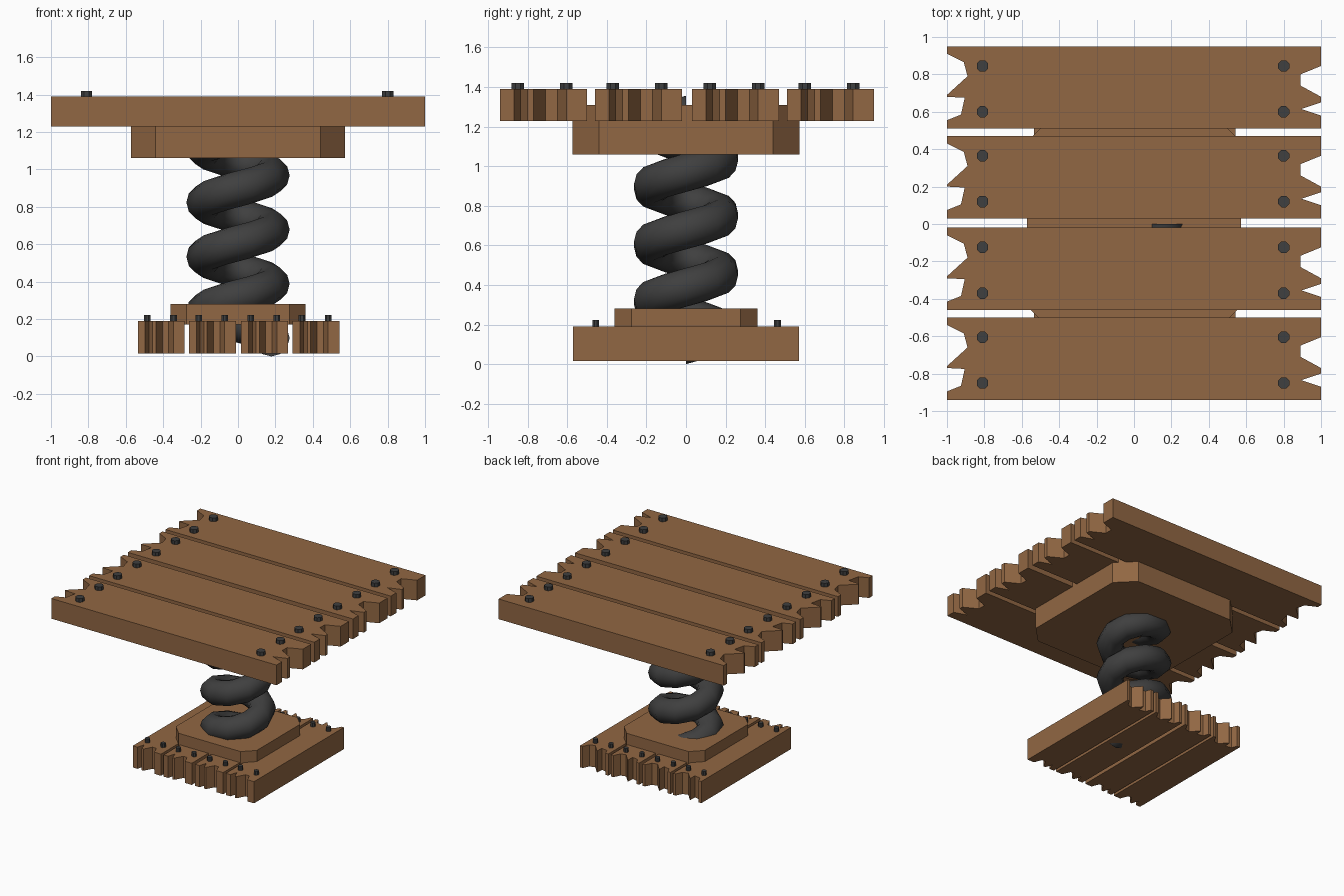
import bpy, bmesh, math

if "Cube" in bpy.data.objects:
    bpy.data.objects.remove(bpy.data.objects["Cube"])


def material(name, rgb):
    m = bpy.data.materials.new(name)
    m.diffuse_color = (*rgb, 1)
    m.use_nodes = True
    m.node_tree.nodes["Principled BSDF"].inputs["Base Color"].default_value = m.diffuse_color
    return m


WOOD = material("brown_wood", (0.285, 0.135, 0.056))
IRON = material("dark_iron", (0.05, 0.05, 0.05))


def finish(bm, name, mat):
    bmesh.ops.recalc_face_normals(bm, faces=bm.faces[:])
    me = bpy.data.meshes.new(name)
    bm.to_mesh(me)
    bm.free()
    me.materials.append(mat)
    ob = bpy.data.objects.new(name, me)
    bpy.context.collection.objects.link(ob)
    return ob


def prism(name, outline, z0, z1, mat):
    bm = bmesh.new()
    f = bm.faces.new([bm.verts.new((x, y, z0)) for x, y in outline])
    ext = bmesh.ops.extrude_face_region(bm, geom=[f])["geom"]
    bmesh.ops.translate(bm, vec=(0, 0, z1 - z0),
                        verts=[v for v in ext if isinstance(v, bmesh.types.BMVert)])
    return finish(bm, name, mat)


# Splintered plank outline, along x, centred on y = 0
PLANK = [(1, 0.22), (-1, 0.22), (-1, 0.18), (-0.91, 0.135), (-0.89, 0.06),
         (-1, -0.04), (-1, -0.05), (-0.905, -0.055), (-0.925, -0.145), (-1, -0.175),
         (-1, -0.22), (1, -0.22), (1, -0.15), (0.895, -0.115), (1, -0.08),
         (1, -0.05), (0.89, 0.01), (0.89, 0.07), (1, 0.115)]


def platform(prefix, place, s, z0, z1, bolt_top):
    """Four planks with two bolts at each end; place maps flat plank coordinates."""
    for i, yc in enumerate((0.73, 0.25, -0.24, -0.72)):
        prism(f"{prefix}_plank_{i + 1}", [place(x, y + yc) for x, y in PLANK], z0, z1, WOOD)
        for j, (bx, by) in enumerate([(x, y) for x in (-0.81, 0.80) for y in (0.115, -0.13)]):
            ring = [place(bx + 0.033 * math.cos((k + 0.5) * math.pi / 4),
                          yc + by + 0.033 * math.sin((k + 0.5) * math.pi / 4)) for k in range(8)]
            prism(f"{prefix}_bolt_{i + 1}_{j + 1}", ring, z1 - 0.03 * s, bolt_top, IRON)


# Large top platform and small base turned a quarter
platform("top", lambda x, y: (x, y), 1, 1.228, 1.39, 1.42)
platform("base", lambda x, y: (0.57 * y, -0.57 * x), 0.57, 0.016, 0.19, 0.222)


# Square mounts with cut corners
def mount(name, a, c, z0, z1):
    pts = [(a, c), (c, a), (-c, a), (-a, c), (-a, -c), (-c, -a), (c, -a), (a, -c)]
    prism(name, pts, z0, z1, WOOD)


mount("upper_mount", 0.573, 0.44, 1.06, 1.31)
mount("lower_mount", 0.36, 0.275, 0.172, 0.28)

# Coil spring: circle swept round a four-turn helix
R, r, steps, turns, sides, pitch = 0.178, 0.098, 10, 4, 12, 0.29
bm = bmesh.new()
rings = []
for i in range(steps * turns + 1):
    a = 2 * math.pi * i / steps
    ring = []
    for k in range(sides):
        t = 2 * math.pi * k / sides
        d = R + r * math.cos(t)
        ring.append(bm.verts.new((d * math.cos(a), d * math.sin(a),
                                  0.098 + pitch * i / steps + r * math.sin(t))))
    rings.append(ring)
for p, q in zip(rings, rings[1:]):
    for k in range(sides):
        n = (k + 1) % sides
        bm.faces.new((p[k], p[n], q[n], q[k]))
bm.faces.new(rings[0])
bm.faces.new(rings[-1])
spring = finish(bm, "coil_spring", IRON)
bpy.context.view_layer.objects.active = spring
spring.select_set(True)
bpy.ops.object.shade_smooth_by_angle(angle=math.radians(45))
